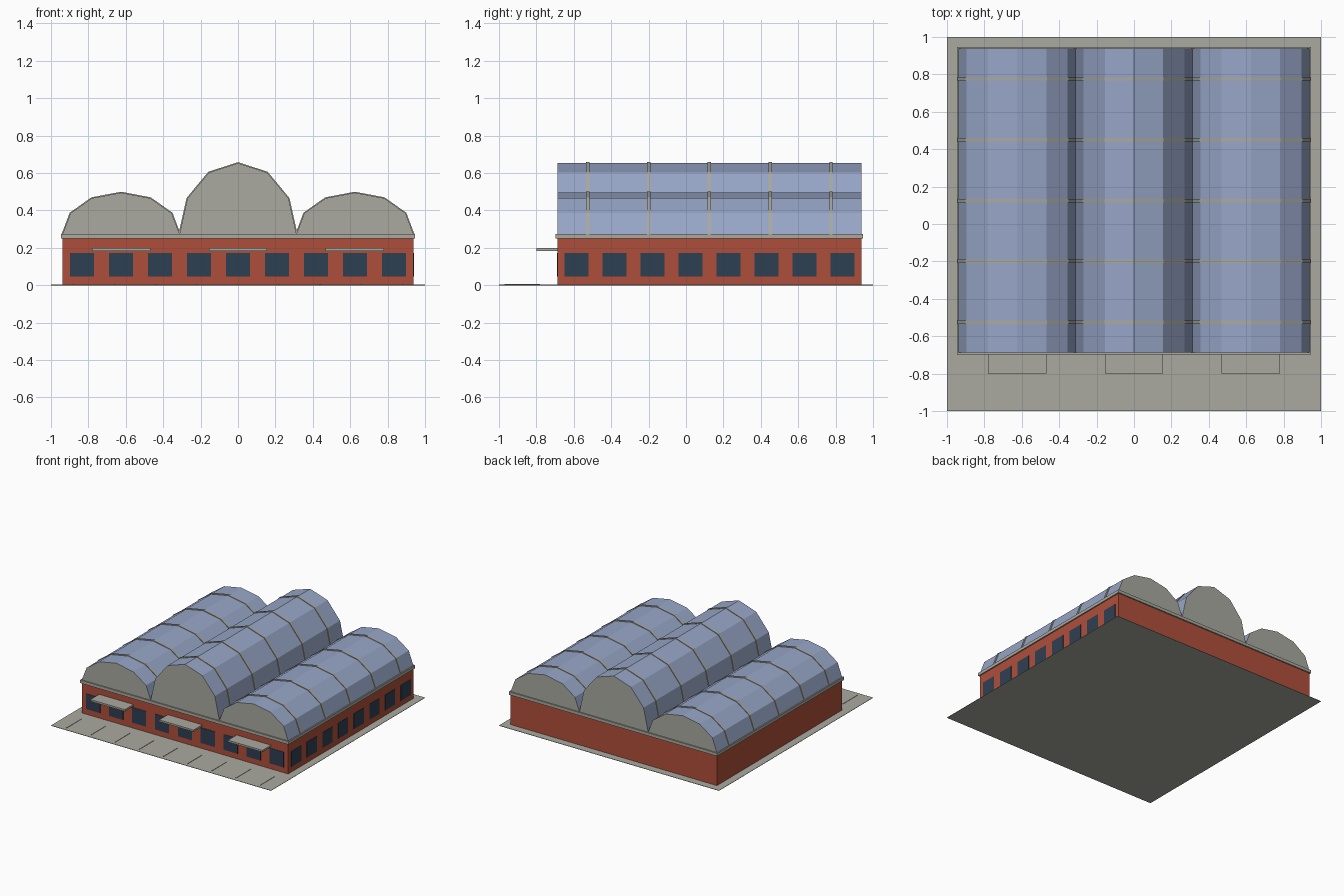
import bpy
import bmesh
import math

cube = bpy.data.objects.get("Cube")
if cube:
    bpy.data.objects.remove(cube, do_unlink=True)


def material(name, rgb):
    m = bpy.data.materials.new(name)
    m.use_nodes = True
    m.diffuse_color = (*rgb, 1)
    m.node_tree.nodes["Principled BSDF"].inputs["Base Color"].default_value = (*rgb, 1)
    return m


BRICK = material("red brick", (0.43, 0.078, 0.043))
CONCRETE = material("pale concrete", (0.40, 0.40, 0.355))
ROOF = material("blue roof sheet", (0.31, 0.38, 0.57))
GLASS = material("dark glass", (0.027, 0.05, 0.084))

# Building footprint and heights
HALF_W, FRONT, BACK = 0.9375, -0.6875, 0.9375
WALL_TOP, EAVES = 0.25, 0.275
BAY = HALF_W * 2 / 3


def finish(name, bm, *mats):
    bmesh.ops.recalc_face_normals(bm, faces=bm.faces)
    mesh = bpy.data.meshes.new(name)
    bm.to_mesh(mesh)
    bm.free()
    for m in mats:
        mesh.materials.append(m)
    obj = bpy.data.objects.new(name, mesh)
    bpy.context.collection.objects.link(obj)
    return obj


def box(name, x, y, z, mat):
    """Box from (low, high) pairs along each axis."""
    bm = bmesh.new()
    bmesh.ops.create_cube(bm, size=1)
    for v in bm.verts:
        v.co = [pair[c > 0] for pair, c in zip((x, y, z), v.co)]
    return finish(name, bm, mat)


def vault(name, cx, height, y0, y1, grow, mats):
    """Six-sided half-ellipse prism; end faces take the last material."""
    bm = bmesh.new()
    points = []
    for i in range(7):
        a = math.pi * i / 6
        points.append(bm.verts.new((cx + (BAY / 2 + grow) * math.cos(a), y0,
                                    EAVES + (height + grow) * math.sin(a))))
    face = bm.faces.new(points)
    ext = bmesh.ops.extrude_face_region(bm, geom=[face])
    for v in ext["geom"]:
        if isinstance(v, bmesh.types.BMVert):
            v.co.y = y1
    bm.normal_update()
    for f in bm.faces:
        f.material_index = len(mats) - 1 if abs(f.normal.y) > 0.9 else 0
    return finish(name, bm, *mats)


# Paved lot, brick walls and eaves slab
box("paved_lot", (-1, 1), (-1, 1), (0, 0.003), CONCRETE)
box("brick_walls", (-HALF_W, HALF_W), (FRONT, BACK), (0.001, WALL_TOP), BRICK)
box("eaves_slab", (-HALF_W - 0.01, HALF_W + 0.01), (FRONT - 0.01, BACK + 0.01),
    (WALL_TOP, EAVES), CONCRETE)

# Three barrel roofs with ribs, and a canopy below each
for label, cx, height in (("right", -BAY, 0.22), ("middle", 0, 0.378), ("left", BAY, 0.22)):
    vault(f"{label}_barrel_roof", cx, height, FRONT, BACK, 0, (ROOF, CONCRETE))
    for i in range(5):
        y = (FRONT + BACK) / 2 + (i - 2) * 0.325
        vault(f"{label}_roof_rib_{i + 1}", cx, height, y - 0.009, y + 0.009, 0.005, (CONCRETE,))
    box(f"{label}_canopy", (cx - BAY / 4, cx + BAY / 4), (-0.8, FRONT), (0.183, 0.198), CONCRETE)

# Window plates along the front wall and the left wall
for i in range(9):
    x = (i - 4) * HALF_W * 2 / 9
    box(f"front_window_{i + 1}", (x - 0.064, x + 0.064), (FRONT - 0.003, FRONT + 0.003),
        (0.047, 0.173), GLASS)
for i in range(8):
    y = FRONT + (i + 0.5) * (BACK - FRONT) / 8
    box(f"side_window_{i + 1}", (HALF_W - 0.003, HALF_W + 0.003), (y - 0.064, y + 0.064),
        (0.047, 0.173), GLASS)

# Parking bay dividers
for i in range(9):
    x = (i - 4) * 0.22
    box(f"parking_line_{i + 1}", (x - 0.003, x + 0.003), (-0.97, -0.78), (0.002, 0.006), CONCRETE)
